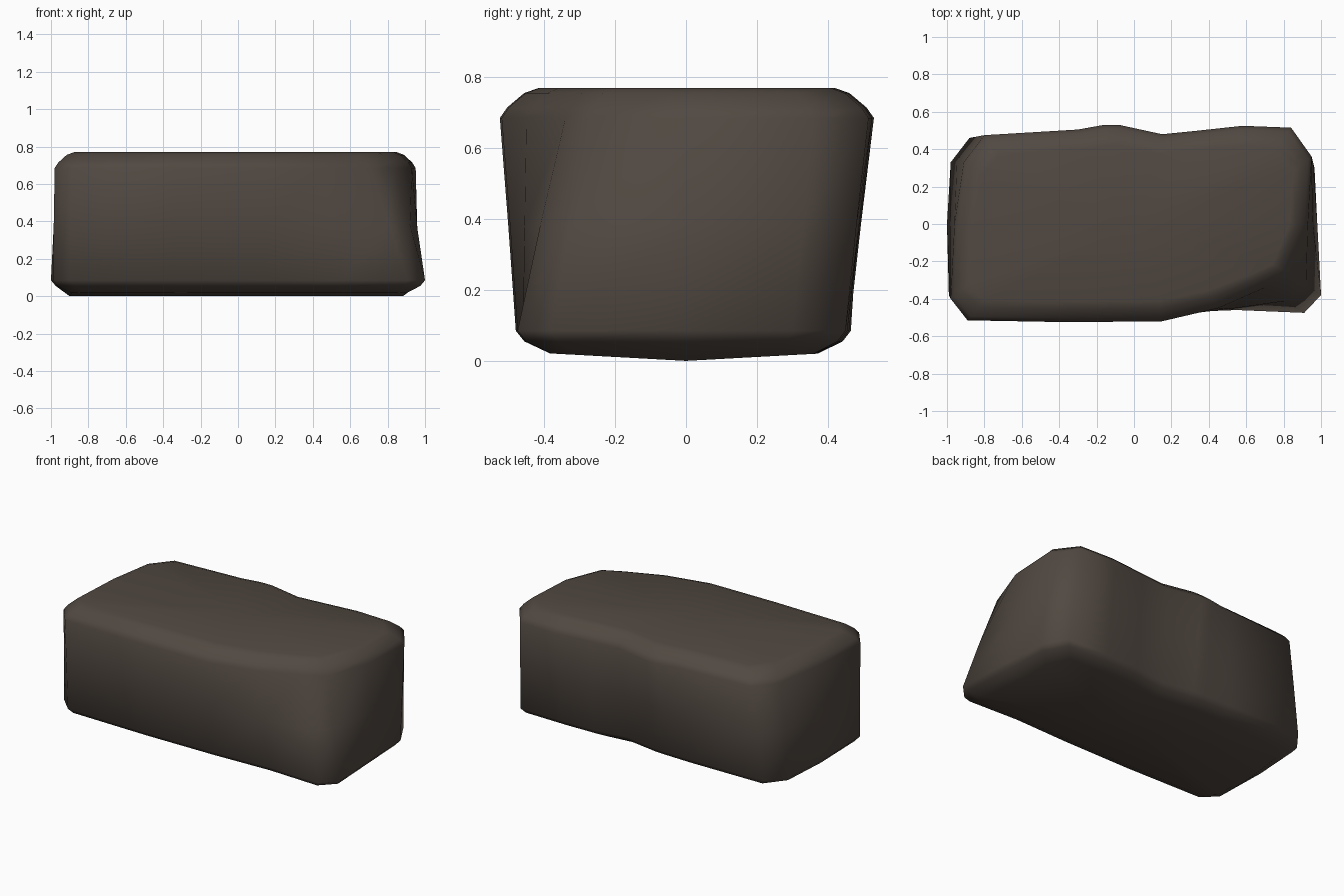
import bpy, bmesh

# Paired outline points, anticlockwise: bottom x, y and top x, y
OUTLINE = [
    (-0.90, -0.47, -0.89, -0.515), (-0.35, -0.48, -0.35, -0.525),
    (0.15, -0.475, 0.15, -0.52), (0.55, -0.46, 0.45, -0.45),
    (0.91, -0.475, 0.70, -0.34), (1.00, -0.38, 0.83, -0.27),
    (0.98, 0.0, 0.93, 0.0), (0.965, 0.30, 0.95, 0.36),
    (0.88, 0.45, 0.84, 0.515), (0.58, 0.455, 0.58, 0.525),
    (0.35, 0.45, 0.35, 0.50), (0.13, 0.42, 0.15, 0.48),
    (-0.08, 0.455, -0.08, 0.53), (-0.16, 0.46, -0.16, 0.53),
    (-0.35, 0.465, -0.30, 0.505), (-0.88, 0.46, -0.80, 0.475),
    (-0.98, 0.33, -0.91, 0.33), (-1.00, 0.0, -0.96, 0.0),
    (-0.99, -0.38, -0.98, -0.40),
]
# Rings from the bottom up: height, blend towards top outline, inset
RINGS = [
    (0.0, 0.0, 0.10), (0.055, 0.0, 0.025), (0.085, 0.0, 0.0),
    (0.38, 0.47, 0.0),
    (0.685, 1.0, 0.0), (0.715, 1.0, 0.02), (0.755, 1.0, 0.065), (0.77, 1.0, 0.105),
]

bm = bmesh.new()
rings = []
for z, t, inset in RINGS:
    ring = []
    for xb, yb, xt, yt in OUTLINE:
        x = (xb + (xt - xb) * t) * (1 - inset)
        y = (yb + (yt - yb) * t) * (1 - inset / 0.5)
        # the underside is a shallow keel along the middle
        ring.append(bm.verts.new((x, y, z + (0.055 * abs(y) if z == 0 else 0))))
    rings.append(ring)

# Sides and rounded rims
n = len(OUTLINE)
for low, high in zip(rings, rings[1:]):
    for i in range(n):
        j = (i + 1) % n
        bm.faces.new((low[i], low[j], high[j], high[i]))

# Underside and slightly dished top
for ring, z in ((rings[0], 0.0), (rings[-1], 0.758)):
    centre = bm.verts.new((0, 0, z))
    for i in range(n):
        bm.faces.new((ring[i], ring[(i + 1) % n], centre))

bmesh.ops.recalc_face_normals(bm, faces=bm.faces[:])
for f in bm.faces:
    f.smooth = True
mesh = bpy.data.meshes.new("stone_block")
bm.to_mesh(mesh)
bm.free()

stone = bpy.data.materials.new("dark brown stone")
stone.diffuse_color = (0.082, 0.065, 0.053, 1)
mesh.materials.append(stone)
block = bpy.data.objects.new("stone_block", mesh)
bpy.context.collection.objects.link(block)
